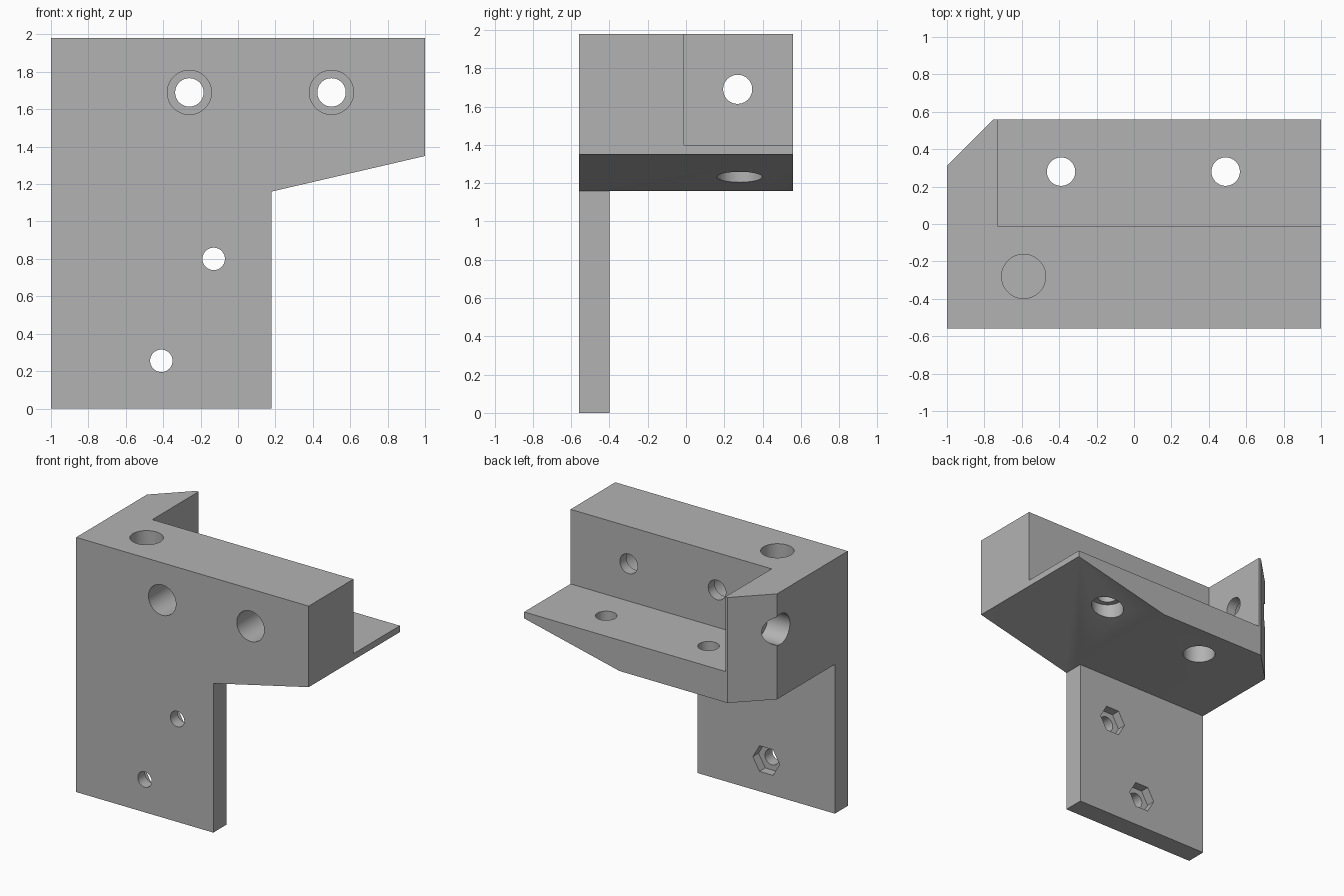
import bpy, bmesh, math
from mathutils import Vector

if "Cube" in bpy.data.objects:
    bpy.data.objects.remove(bpy.data.objects["Cube"], do_unlink=True)

grey = bpy.data.materials.new("plain grey")
grey.use_nodes = True
grey.diffuse_color = (0.45, 0.45, 0.45, 1)
grey.node_tree.nodes["Principled BSDF"].inputs["Base Color"].default_value = grey.diffuse_color


def prism(name, points, sweep):
    """Closed solid: a flat outline swept along a vector."""
    bm = bmesh.new()
    face = bm.faces.new([bm.verts.new(p) for p in points])
    swept = bmesh.ops.extrude_face_region(bm, geom=[face])["geom"]
    bmesh.ops.translate(bm, vec=sweep, verts=[v for v in swept if isinstance(v, bmesh.types.BMVert)])
    bmesh.ops.recalc_face_normals(bm, faces=bm.faces)
    mesh = bpy.data.meshes.new(name)
    bm.to_mesh(mesh)
    bm.free()
    mesh.materials.append(grey)
    obj = bpy.data.objects.new(name, mesh)
    bpy.context.collection.objects.link(obj)
    return obj


def select(obj):
    bpy.ops.object.select_all(action='DESELECT')
    obj.select_set(True)
    bpy.context.view_layer.objects.active = obj


def cut(cutter):
    """Subtract a cutter from the bracket and discard it."""
    cutter.hide_render = True
    select(bracket)
    mod = bracket.modifiers.new("cut", 'BOOLEAN')
    mod.operation, mod.solver, mod.object = 'DIFFERENCE', 'EXACT', cutter
    bpy.ops.object.modifier_apply(modifier=mod.name)
    bpy.data.objects.remove(cutter, do_unlink=True)


def bore(axis, centre, start, end, radius, sides=48):
    """Drill along an axis; centre holds the other two coordinates in order."""
    ring = []
    for i in range(sides):
        a = 2 * math.pi * i / sides
        p = [centre[0] + radius * math.cos(a), centre[1] + radius * math.sin(a)]
        p.insert(axis, start)
        ring.append(p)
    sweep = Vector((0, 0, 0))
    sweep[axis] = end - start
    cut(prism("bore_cutter", ring, sweep))


def box_cut(x0, x1, y0, y1, z0, z1):
    cut(prism("box_cutter", [(x0, y0, z0), (x1, y0, z0), (x1, y1, z0), (x0, y1, z0)],
              Vector((0, 0, z1 - z0))))


X, Y, Z = 0, 1, 2
SMALL, LARGE = 0.076, 0.118

# Bracket body from its front outline
outline = [(-1, 0), (0.18, 0), (0.18, 1.16), (1, 1.35), (1, 1.98), (-1, 1.98)]
bracket = prism("bracket", [(x, -0.56, z) for x, z in outline], Vector((0, 1.12, 0)))

# Thin leg, open shelf and chamfered rear corner
box_cut(-1.3, 0.5, -0.40, 0.9, -0.3, 1.16)
box_cut(-0.73, 1.3, -0.01, 0.9, 1.40, 2.3)
cut(prism("corner_cutter", [(-1.2, 0.11, 0.9), (-0.55, 0.76, 0.9), (-1.2, 0.76, 0.9)],
          Vector((0, 0, 1.4))))

# Counterbored holes through the upright wall, from the front
for x in (-0.26, 0.50):
    bore(Y, (x, 1.69), -0.7, -0.09, LARGE)
    bore(Y, (x, 1.69), -0.3, 0.15, SMALL)

# Counterbored holes through the shelf, from below
for x in (-0.39, 0.49):
    bore(Z, (x, 0.28), 1.0, 1.32, LARGE)
    bore(Z, (x, 0.28), 1.25, 1.6, SMALL)

# Counterbored hole through the end wall, from the outside
bore(X, (0.27, 1.69), -1.2, -0.81, LARGE)
bore(X, (0.27, 1.69), -0.9, -0.5, SMALL)

# Blind socket in the top
bore(Z, (-0.59, -0.28), 2.2, 1.40, LARGE)

# Leg screw holes with hexagonal nut pockets at the back
for x, z in ((-0.13, 0.80), (-0.41, 0.255)):
    bore(Y, (x, z), -0.7, -0.3, 0.06)
    bore(Y, (x, z), -0.47, -0.3, 0.115, sides=6)

select(bracket)
bpy.ops.object.shade_smooth_by_angle(angle=math.radians(30))
